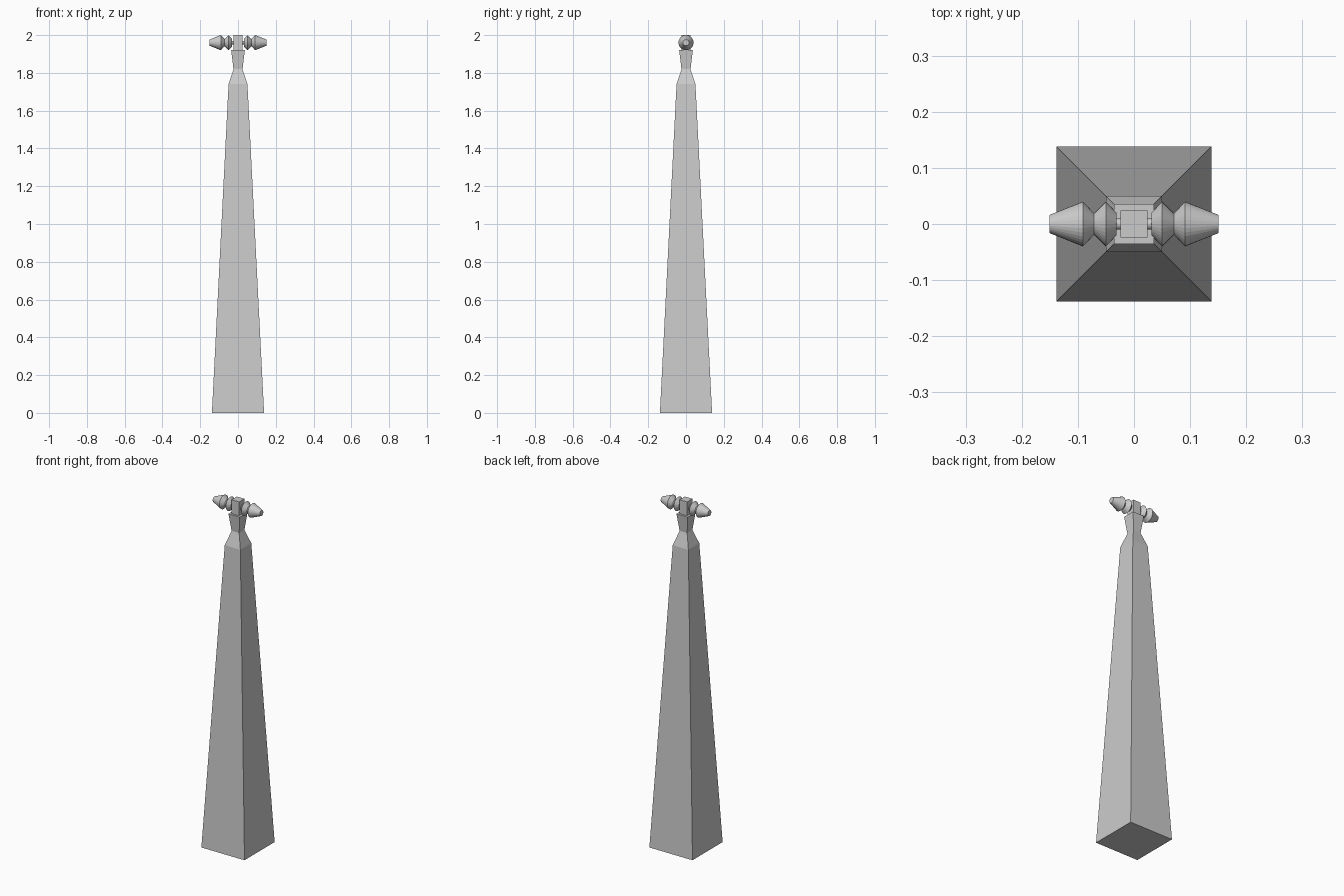
import bpy, bmesh, math

if "Cube" in bpy.data.objects:
    bpy.data.objects.remove(bpy.data.objects["Cube"])

grey = bpy.data.materials.new("stone grey")
grey.diffuse_color = (0.6, 0.6, 0.6, 1)
grey.use_nodes = True
grey.node_tree.nodes["Principled BSDF"].inputs["Base Color"].default_value = grey.diffuse_color


def loft(name, rings, caps=True):
    """Skin a list of equal-length point rings into a closed solid."""
    bm = bmesh.new()
    vr = [[bm.verts.new(p) for p in r] for r in rings]
    n = len(vr[0])
    for a, b in zip(vr, vr[1:]):
        for i in range(n):
            j = (i + 1) % n
            bm.faces.new((a[i], a[j], b[j], b[i]))
    bm.faces.new(vr[0])
    bm.faces.new(vr[-1])
    bmesh.ops.recalc_face_normals(bm, faces=bm.faces)
    me = bpy.data.meshes.new(name)
    bm.to_mesh(me)
    bm.free()
    me.materials.append(grey)
    ob = bpy.data.objects.new(name, me)
    bpy.context.collection.objects.link(ob)
    return ob


def square(h, z):
    return [(-h, -h, z), (h, -h, z), (h, h, z), (-h, h, z)]


def circle(x, r, z=1.96, n=32):
    return [(x, r * math.cos(2 * math.pi * i / n), z + r * math.sin(2 * math.pi * i / n))
            for i in range(n)]


# tapered square pillar with pinched neck and flared capital
loft("pillar", [square(0.138, 0), square(0.05, 1.74), square(0.024, 1.82), square(0.036, 1.92)])

# small block that holds the cross spindle
loft("top_block", [square(0.024, 1.92), square(0.024, 2.0)])

# turned finials on both sides
profile = [(0.02, 0.01), (0.031, 0.01), (0.031, 0.02), (0.05, 0.04), (0.071, 0.019),
           (0.091, 0.04), (0.151, 0.016)]
for side, s in (("left", -1), ("right", 1)):
    loft(side + "_finial", [circle(s * x, r) for x, r in profile])
